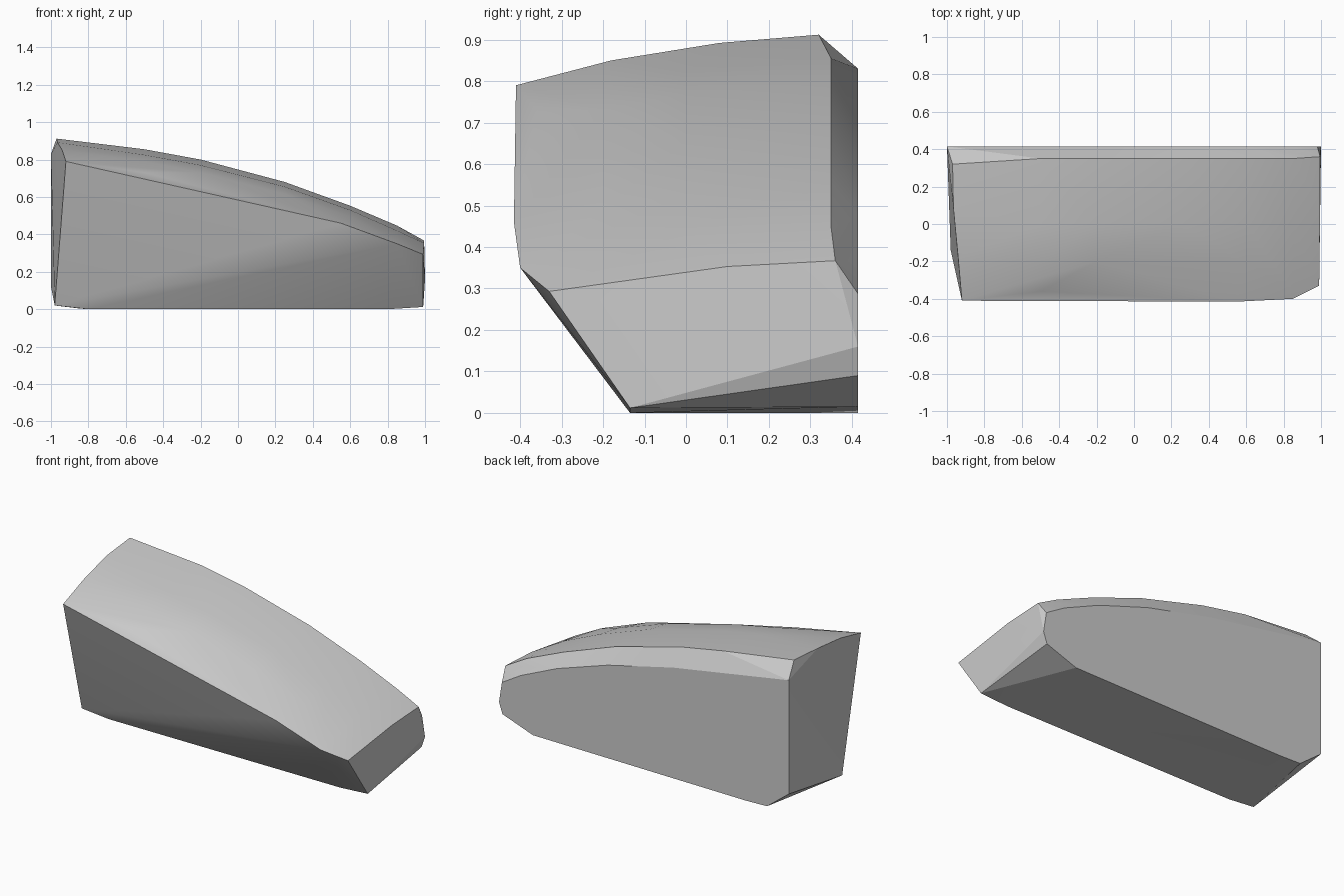
import bpy, bmesh
from math import radians

if "Cube" in bpy.data.objects:
    bpy.data.objects.remove(bpy.data.objects["Cube"])

points = []

# Crowned top: cross-sections along x; heights at five depths
# (front edge, front slope, middle, ridge, top of back face)
depths = (-0.36, -0.2, 0.0, 0.35, 0.415)
sections = {
    -0.5: (0.73, 0.79, 0.825, 0.855, 0.75),
    -0.2: (0.66, 0.73, 0.77, 0.80, 0.695),
    0.25: (0.555, 0.615, 0.655, 0.68, 0.59),
    0.6: (0.45, 0.495, 0.53, 0.553, 0.475),
    0.85: (0.36, 0.388, 0.42, 0.447, 0.365),
}
for x, heights in sections.items():
    points += [(x, y, z) for y, z in zip(depths, heights)]

# Tall left end
points += [(-0.92, -0.41, 0.79), (-0.94, -0.18, 0.85), (-0.965, 0.08, 0.892),
           (-0.97, 0.32, 0.912), (-1, 0.415, 0.83), (-1, 0.415, 0.12)]

# Low right end
points += [(0.99, -0.33, 0.293), (0.995, 0.1, 0.353), (0.995, 0.36, 0.367),
           (0.98, 0.415, 0.287), (1, 0.415, 0.16), (0.976, 0.415, 0.09)]

# Front face corners
points += [(0.55, -0.415, 0.46), (0.85, -0.4, 0.35)]

# Narrow base, undercut at the front
points += [(-0.98, -0.14, 0.02), (-0.8, -0.135, 0), (0.8, -0.135, 0),
           (0.99, -0.135, 0.012), (-0.85, 0.415, 0.004), (-0.7, 0.415, 0),
           (0.766, 0.415, 0.015)]

# Wrap the points in a convex faceted skin
bm = bmesh.new()
for p in points:
    bm.verts.new(p)
hull = bmesh.ops.convex_hull(bm, input=bm.verts)
loose = {g for g in hull["geom_interior"] + hull["geom_unused"]
         if isinstance(g, bmesh.types.BMVert)}
bmesh.ops.delete(bm, geom=list(loose), context='VERTS')
bmesh.ops.dissolve_limit(bm, angle_limit=radians(1.5), verts=bm.verts, edges=bm.edges)
bmesh.ops.recalc_face_normals(bm, faces=bm.faces)
mesh = bpy.data.meshes.new("rock")
bm.to_mesh(mesh)
bm.free()

rock = bpy.data.objects.new("rock", mesh)
bpy.context.collection.objects.link(rock)
bpy.context.view_layer.objects.active = rock
rock.select_set(True)
# Soft crown, crisp chipped edges
bpy.ops.object.shade_smooth_by_angle(angle=radians(15))
